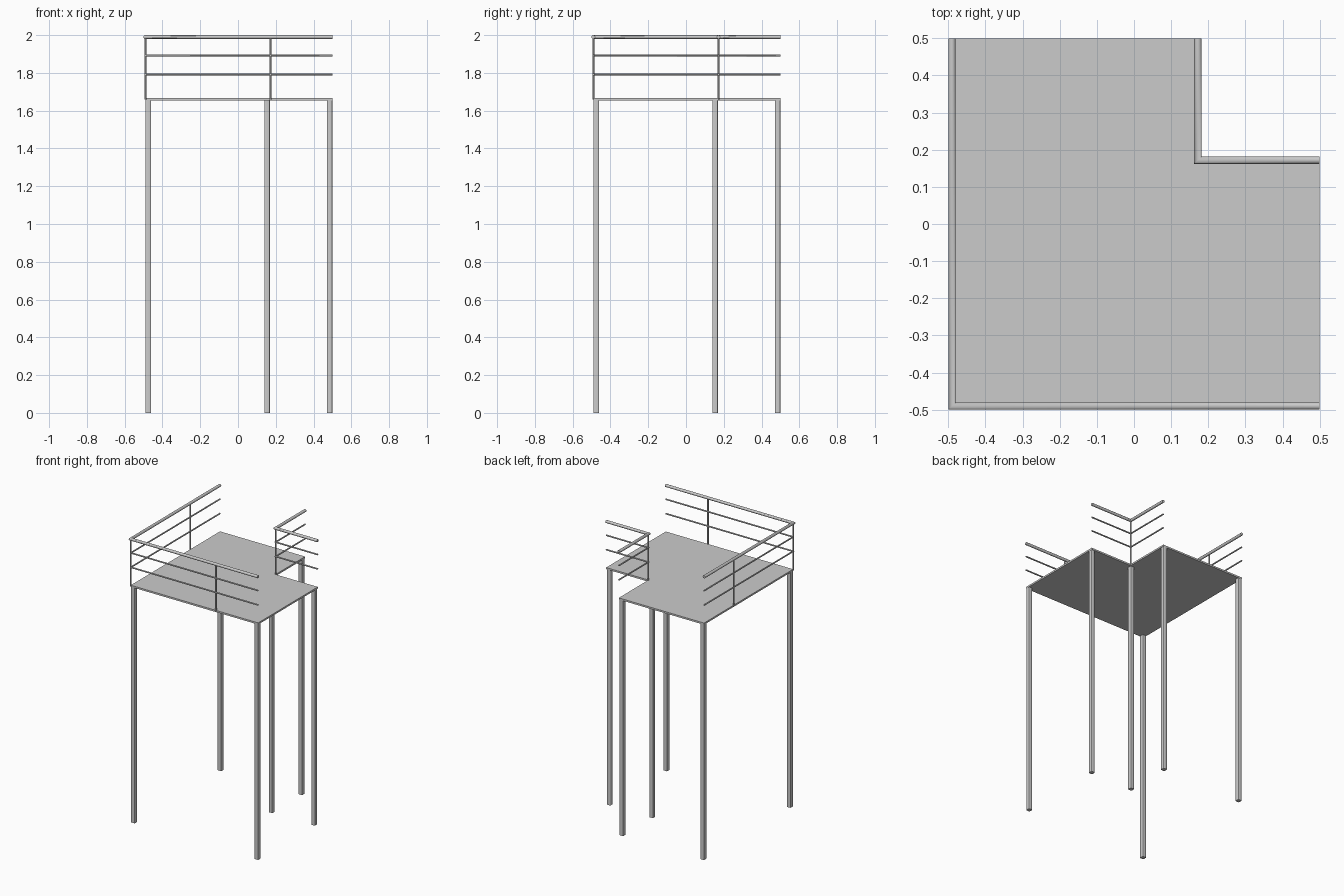
import bpy, bmesh, math

if "Cube" in bpy.data.objects:
    bpy.data.objects.remove(bpy.data.objects["Cube"])

DECK_Z = 1.66
OUT, INN, END = -0.49, 0.172, 0.5   # outer corner, notch corner, open ends


def finish(bm, name, smooth=False):
    bmesh.ops.recalc_face_normals(bm, faces=bm.faces)
    me = bpy.data.meshes.new(name)
    bm.to_mesh(me)
    bm.free()
    ob = bpy.data.objects.new(name, me)
    bpy.context.collection.objects.link(ob)
    if smooth:
        bpy.ops.object.select_all(action='DESELECT')
        ob.select_set(True)
        bpy.context.view_layer.objects.active = ob
        bpy.ops.object.shade_smooth_by_angle(angle=math.radians(50))
    return ob


def corner_rail(name, c, z, r, sides=12):
    """Round L-shaped rail, mitred at (c, c), running to both open ends."""
    bm = bmesh.new()
    rings = [[], [], []]
    for i in range(sides):
        a = 2 * math.pi * i / sides
        d, h = c + r * math.cos(a), z + r * math.sin(a)
        for ring, co in zip(rings, ((d, END, h), (d, d, h), (END, d, h))):
            ring.append(bm.verts.new(co))
    for a, b in zip(rings, rings[1:]):
        for i in range(sides):
            j = (i + 1) % sides
            bm.faces.new((a[i], a[j], b[j], b[i]))
    bm.faces.new(rings[0])
    bm.faces.new(rings[2])
    finish(bm, name, True)


def post(name, x, y):
    bm = bmesh.new()
    bmesh.ops.create_cone(bm, cap_ends=True, segments=12, radius1=0.005,
                          radius2=0.005, depth=1.985 - DECK_Z)
    bmesh.ops.translate(bm, verts=bm.verts, vec=(x, y, (1.985 + DECK_Z) / 2))
    finish(bm, name, True)


def leg(name, x, y, w=0.029):
    bm = bmesh.new()
    bmesh.ops.create_cube(bm, size=1)
    bmesh.ops.scale(bm, verts=bm.verts, vec=(w, w, DECK_Z - 0.005))
    bmesh.ops.translate(bm, verts=bm.verts, vec=(x, y, (DECK_Z - 0.005) / 2))
    upright = [e for e in bm.edges
               if abs(e.verts[0].co.z - e.verts[1].co.z) > 1]
    bmesh.ops.bevel(bm, geom=upright, offset=0.004, segments=2,
                    profile=0.5, affect='EDGES')
    finish(bm, name, True)


# L-shaped deck plate
bm = bmesh.new()
outline = [(OUT, OUT), (END, OUT), (END, INN), (INN, INN), (INN, END), (OUT, END)]
face = bm.faces.new([bm.verts.new((x, y, DECK_Z - 0.006)) for x, y in outline])
ext = bmesh.ops.extrude_face_region(bm, geom=[face], use_keep_orig=True)
top = [v for v in ext['geom'] if isinstance(v, bmesh.types.BMVert)]
bmesh.ops.translate(bm, verts=top, vec=(0, 0, 0.012))
finish(bm, "deck_plate")

# Legs tucked under each deck corner
A, B, C = -0.475, 0.154, 0.485
for i, (x, y) in enumerate([(A, A), (C, A), (C, B), (B, B), (B, C), (A, C)]):
    leg(f"leg_{i + 1}", x, y)

# Railings along the outer sides and around the notch
for side, c in (("outer", OUT), ("notch", INN)):
    corner_rail(f"{side}_handrail", c, 1.99, 0.01, 16)
    corner_rail(f"{side}_middle_rail", c, 1.893, 0.005)
    corner_rail(f"{side}_lower_rail", c, 1.792, 0.005)
    post(f"{side}_corner_post", c, c)
post("front_post", INN, OUT)
post("left_post", OUT, INN)
